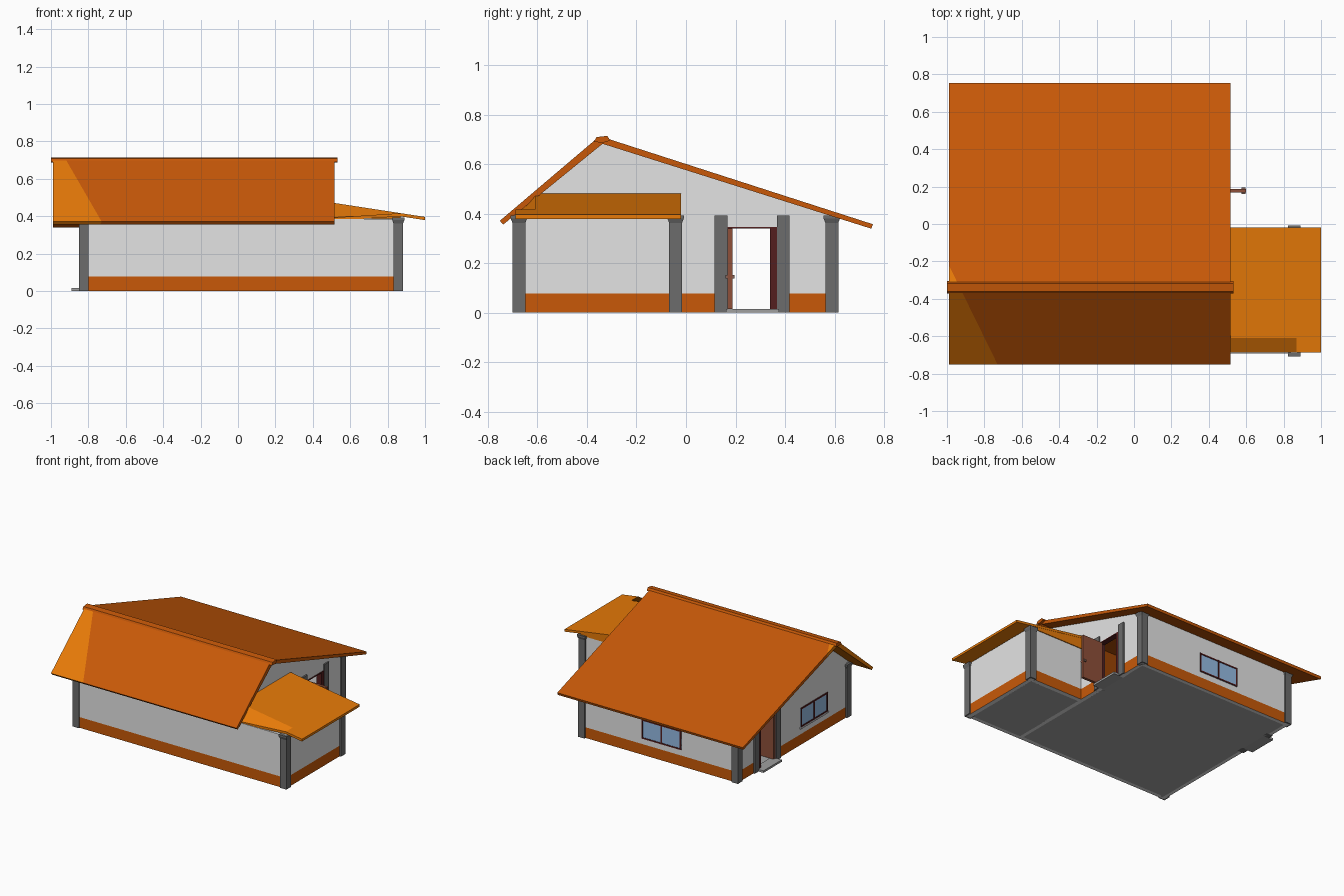
import bpy, bmesh
from mathutils import Vector

if "Cube" in bpy.data.objects:
    bpy.data.objects.remove(bpy.data.objects["Cube"])


def material(name, rgb):
    m = bpy.data.materials.new(name)
    lin = [(c / 255 / 12.92) if c < 10 else ((c / 255 + 0.055) / 1.055) ** 2.4 for c in rgb]
    m.diffuse_color = (*lin, 1)
    m.use_nodes = True
    m.node_tree.nodes["Principled BSDF"].inputs["Base Color"].default_value = m.diffuse_color
    return m


RUST = material("rust orange", (200, 89, 8))
AMBER = material("amber orange", (231, 122, 8))
WALL = material("light grey wall", (228, 228, 228))
POST = material("dark grey pillar", (108, 108, 108))
FLOOR = material("mid grey floor", (165, 165, 165))
STEP = material("light grey step", (160, 160, 160))
GLASS = material("blue glass", (150, 188, 228))
WOOD = material("brown wood", (142, 80, 58))
FRAME = material("maroon frame", (84, 30, 30))
METAL = material("bronze handle", (130, 100, 90))


def finish(bm, name, mats):
    bmesh.ops.recalc_face_normals(bm, faces=bm.faces)
    me = bpy.data.meshes.new(name)
    bm.to_mesh(me)
    bm.free()
    for m in mats:
        me.materials.append(m)
    ob = bpy.data.objects.new(name, me)
    bpy.context.collection.objects.link(ob)
    return ob


def prism_bm(pts, axis, a, b):
    """Extrude a 2D profile (with z as second value) along x or y from a to b."""
    bm = bmesh.new()
    place = (lambda p, q: (a, p, q)) if axis == 'x' else (lambda p, q: (p, a, q))
    f = bm.faces.new([bm.verts.new(place(*p)) for p in pts])
    r = bmesh.ops.extrude_face_region(bm, geom=[f])
    off = Vector((b - a, 0, 0)) if axis == 'x' else Vector((0, b - a, 0))
    bmesh.ops.translate(bm, vec=off, verts=[v for v in r['geom'] if isinstance(v, bmesh.types.BMVert)])
    bmesh.ops.recalc_face_normals(bm, faces=bm.faces)
    return bm


def split(bm, co, no):
    """Cut along a plane; faces behind it get material 1."""
    co, no = Vector(co), Vector(no)
    bmesh.ops.bisect_plane(bm, geom=bm.verts[:] + bm.edges[:] + bm.faces[:], plane_co=co, plane_no=no)
    for f in bm.faces:
        f.material_index = int((f.calc_center_median() - co).dot(no) < 0)


def wall(name, pts, axis, a, b):
    bm = prism_bm(pts, axis, a, b)
    split(bm, (0, 0, 0.078), (0, 0, 1))     # painted plinth band
    bm.normal_update()
    i = 0 if axis == 'x' else 1
    for f in bm.faces:                      # inner sides and undersides stay plain
        inward = f.normal[i] * (f.calc_center_median()[i] - (0, -0.3)[i]) < -1e-4
        if inward or f.normal.z < -0.9:
            f.material_index = 0
    return finish(bm, name, [WALL, RUST])


def box(name, x, y, z, mat):
    bm = prism_bm([(x[0], z[0]), (x[1], z[0]), (x[1], z[1]), (x[0], z[1])], 'y', y[0], y[1])
    return finish(bm, name, [mat])


# floor slabs
box("main_floor", (-0.815, 0.41), (-0.665, 0.575), (0, 0.01), FLOOR)
box("wing_floor", (0.43, 0.845), (-0.665, -0.055), (0, 0.01), FLOOR)

# gable walls with door notch
gable = [(-0.69, 0), (0.165, 0), (0.165, 0.345), (0.37, 0.345), (0.37, 0), (0.60, 0),
         (0.60, 0.39), (-0.335, 0.688), (-0.69, 0.405)]
wall("left_gable_wall", gable, 'x', -0.84, -0.81)
wall("right_gable_wall", gable, 'x', 0.405, 0.435)

# front, back and wing walls
wall("front_wall", [(-0.842, 0), (0.872, 0), (0.872, 0.385), (0.44, 0.385), (0.44, 0.4), (-0.842, 0.4)],
     'y', -0.692, -0.66)
wall("back_wall", [(-0.842, 0), (0.437, 0), (0.437, 0.39), (-0.842, 0.39)], 'y', 0.572, 0.602)
wall("wing_end_wall", [(-0.69, 0), (-0.03, 0), (-0.03, 0.393), (-0.69, 0.393)], 'x', 0.84, 0.872)
wall("wing_back_wall", [(0.42, 0), (0.87, 0), (0.87, 0.388), (0.42, 0.388)], 'y', -0.06, -0.028)

# amber triangle closing the wing roof at the back
bm = prism_bm([(0.435, 0.386), (0.87, 0.386), (0.87, 0.402), (0.435, 0.47)], 'y', -0.05, -0.022)
finish(bm, "wing_roof_gable", [AMBER])


# pillars with flared capitals
def pillar(name, x, y, flare):
    bm = bmesh.new()
    rings = []
    for z, r in ((0, 0.026), (0.362, 0.026), (0.38, flare), (0.392, flare)):
        rings.append([bm.verts.new((x + sx * r, y + sy * r, z))
                      for sx, sy in ((-1, -1), (1, -1), (1, 1), (-1, 1))])
    for lo, hi in zip(rings, rings[1:]):
        for i in range(4):
            j = (i + 1) % 4
            bm.faces.new((lo[i], lo[j], hi[j], hi[i]))
    bm.faces.new(rings[0])
    bm.faces.new(rings[-1])
    return finish(bm, name, [POST])


for i, (x, y) in enumerate([(-0.825, -0.675), (0.857, -0.675), (0.857, -0.042), (0.42, 0.589), (-0.825, 0.589)]):
    pillar(f"corner_pillar_{i}", x, y, 0.033)
for side, x in (("left", -0.825), ("right", 0.42)):
    for k, y in enumerate((0.142, 0.393)):
        pillar(f"{side}_door_pillar_{k}", x, y, 0.026)

# main roof, with an amber corner cut off by a slanted line
bm = prism_bm([(-0.752, 0.371), (-0.362, 0.702), (-0.315, 0.702), (0.755, 0.357), (0.749, 0.339),
               (-0.337, 0.682), (-0.738, 0.356)], 'x', -0.99, 0.515)
split(bm, (-0.99, -0.22, 0), (0.53, 0.26, 0))
finish(bm, "main_roof", [RUST, AMBER])

# ridge cap
bm = prism_bm([(-0.372, 0.69), (-0.362, 0.709), (-0.318, 0.714), (-0.306, 0.695), (-0.337, 0.686)],
              'x', -1.0, 0.533)
finish(bm, "ridge_cap", [RUST])

# wing roof: sloping slab with its front inner corner folded down
bm = bmesh.new()
grid = [[bm.verts.new((x, y, 0.388 if (i, j) == (0, 0) else 0.482 - 0.154 * (x - 0.44)))
         for j, y in enumerate((-0.688, -0.61, -0.02))] for i, x in enumerate((0.44, 0.87, 1.0))]
for i in range(2):
    for j in range(2):
        bm.faces.new((grid[i][j], grid[i + 1][j], grid[i + 1][j + 1], grid[i][j + 1]))
r = bmesh.ops.extrude_face_region(bm, geom=bm.faces[:])
bmesh.ops.translate(bm, vec=(0, 0, -0.017), verts=[v for v in r['geom'] if isinstance(v, bmesh.types.BMVert)])
finish(bm, "wing_roof", [AMBER])

# doorways: frame, open leaf, handle and step
for side, x0, x1, leaf, step in (("left", -0.845, -0.805, (-0.84, -0.67), (-0.89, -0.81)),
                                 ("right", 0.4, 0.44, (0.43, 0.598), (0.41, 0.488))):
    box(f"{side}_door_jamb_hinge", (x0, x1), (0.165, 0.172), (0.01, 0.345), FRAME)
    box(f"{side}_door_jamb_latch", (x0, x1), (0.34, 0.37), (0.01, 0.345), FRAME)
    box(f"{side}_door_header", (x0, x1), (0.165, 0.37), (0.339, 0.345), FRAME)
    box(f"{side}_door_leaf", leaf, (0.168, 0.188), (0.015, 0.339), WOOD)
    hx = leaf[1] - 0.022
    box(f"{side}_door_handle", (hx, hx + 0.02), (0.16, 0.196), (0.138, 0.152), METAL)
    box(f"{side}_door_step", step, (0.162, 0.375), (0, 0.015), STEP)


# windows: glass plate and frame bars laid along a wall
def window(name, axis, face, out, u0, u1, z0, z1, sill):
    def part(label, u, z, depth, mat):
        d = sorted((face - out * 0.002, face + out * depth))
        box(f"{name}_{label}", *((u, d, z) if axis == 'x' else (d, u, z)), mat)
    w, mid = 0.01, (u0 + u1) / 2
    part("glass", (u0, u1), (z0, z1), 0.003, GLASS)
    for k, u in enumerate((u0, mid - w / 2, u1 - w)):
        part(f"upright_{k}", (u, u + w), (z0, z1), 0.007, FRAME)
    for k, z in enumerate((z0, z1 - w)):
        part(f"rail_{k}", (u0, u1), (z, z + w), 0.006, FRAME)
    if sill:
        part("sill", (u0 - 0.008, u1 + 0.008), (z0 - 0.01, z0), 0.01, WALL)


window("back_window", 'x', 0.602, 1, -0.385, -0.065, 0.12, 0.262, False)
window("left_window", 'y', -0.84, -1, -0.435, -0.125, 0.13, 0.27, True)
